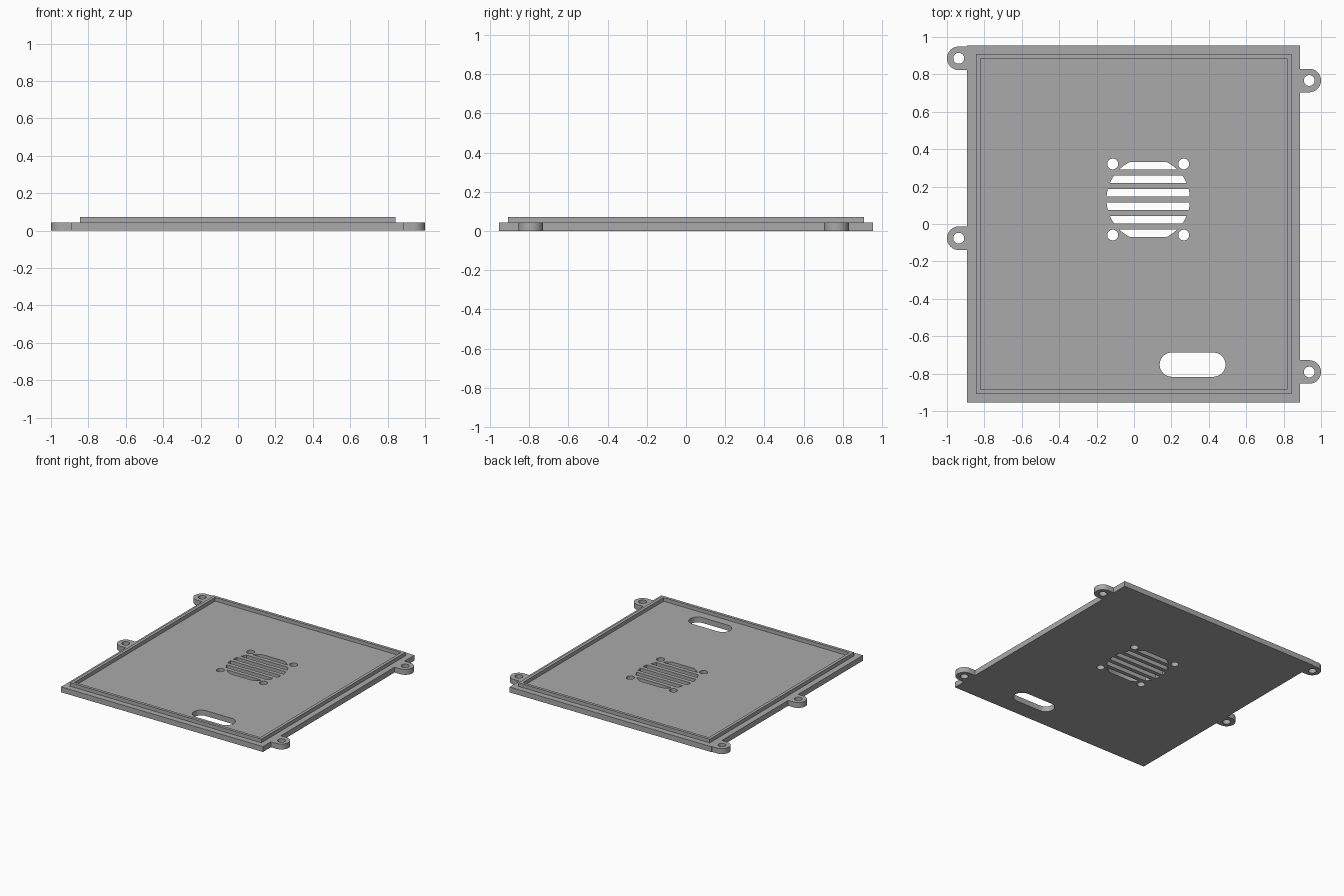
import bpy, bmesh
from math import pi, sin, cos, sqrt, asin, radians

cube = bpy.data.objects.get("Cube")
if cube:
    bpy.data.objects.remove(cube, do_unlink=True)

# Main dimensions
CX = -0.002                      # plate centre in x
HALF_X, HALF_Y = 0.89, 0.954     # plate half size
BASE, RIM = 0.043, 0.029         # plate thickness, rim height
TAB_R, TAB_X, HOLE_R = 0.063, 0.937, 0.029
RIGHT_TABS, LEFT_TABS = (-0.791, 0.767), (0.886, -0.076)

grey = bpy.data.materials.new("plain grey")
grey.use_nodes = True
colour = (0.4, 0.4, 0.4, 1)
grey.diffuse_color = colour
grey.node_tree.nodes["Principled BSDF"].inputs["Base Color"].default_value = colour


def arc(x, y, r, start, end, n=16):
    return [(x + r * cos(start + (end - start) * i / n),
             y + r * sin(start + (end - start) * i / n)) for i in range(n + 1)]


def circle(x, y, r, n=32):
    return arc(x, y, r, 0, 2 * pi, n)[:-1]


def rectangle(hx, hy):
    return [(CX + sx * hx, sy * hy) for sx, sy in ((-1, -1), (1, -1), (1, 1), (-1, 1))]


def extruded(name, loops, bottom, height):
    """Solid from an outline and its holes, extruded upwards."""
    curve = bpy.data.curves.new(name + "_profile", "CURVE")
    curve.dimensions, curve.fill_mode = "2D", "BOTH"
    curve.extrude = height / 2
    for loop in loops:
        spline = curve.splines.new("POLY")
        spline.points.add(len(loop) - 1)
        for point, (x, y) in zip(spline.points, loop):
            point.co = (x, y, 0, 1)
        spline.use_cyclic_u = True
    helper = bpy.data.objects.new(name + "_helper", curve)
    bpy.context.collection.objects.link(helper)
    bpy.context.view_layer.update()
    graph = bpy.context.evaluated_depsgraph_get()
    mesh = bpy.data.meshes.new_from_object(helper.evaluated_get(graph))
    bpy.data.objects.remove(helper, do_unlink=True)
    bpy.data.curves.remove(curve)

    bm = bmesh.new()
    bm.from_mesh(mesh)
    bmesh.ops.remove_doubles(bm, verts=bm.verts, dist=0.0002)
    bmesh.ops.translate(bm, verts=bm.verts, vec=(0, 0, bottom + height / 2))
    bmesh.ops.recalc_face_normals(bm, faces=bm.faces)
    bm.to_mesh(mesh)
    bm.free()
    mesh.name = name
    mesh.materials.clear()
    mesh.materials.append(grey)
    obj = bpy.data.objects.new(name, mesh)
    bpy.context.collection.objects.link(obj)
    bpy.ops.object.select_all(action="DESELECT")
    obj.select_set(True)
    bpy.context.view_layer.objects.active = obj
    bpy.ops.object.shade_smooth_by_angle(angle=radians(30))
    return obj


# Plate outline with rounded mounting tabs, counter-clockwise
corners = rectangle(HALF_X, HALF_Y)
outline = corners[:2]
for y in RIGHT_TABS:
    outline += [(CX + HALF_X, y - TAB_R), *arc(TAB_X, y, TAB_R, -pi / 2, pi / 2),
                (CX + HALF_X, y + TAB_R)]
outline += corners[2:]
for y in LEFT_TABS:
    outline += [(CX - HALF_X, y + TAB_R), *arc(-TAB_X, y, TAB_R, pi / 2, 3 * pi / 2),
                (CX - HALF_X, y - TAB_R)]

# Tab screw holes
holes = [circle(TAB_X, y, HOLE_R) for y in RIGHT_TABS]
holes += [circle(-TAB_X, y, HOLE_R) for y in LEFT_TABS]

# Fan grille: a circle cut into horizontal slots, with four screw holes
FAN_X, FAN_Y, FAN_R, SLOT, PITCH = 0.076, 0.131, 0.223, 0.04, 0.0722
for i in range(6):
    mid = (i - 2.5) * PITCH
    low, high = asin((mid - SLOT / 2) / FAN_R), asin((mid + SLOT / 2) / FAN_R)
    holes.append(arc(FAN_X, FAN_Y, FAN_R, low, high, 4)
                 + arc(FAN_X, FAN_Y, FAN_R, pi - high, pi - low, 4))
holes += [circle(FAN_X + sx * 0.19, FAN_Y + sy * 0.19, HOLE_R)
          for sx in (-1, 1) for sy in (-1, 1)]

# Rounded cable slot
holes.append(arc(0.424, -0.752, 0.065, -pi / 2, pi / 2)
             + arc(0.202, -0.752, 0.065, pi / 2, 3 * pi / 2))

extruded("base_plate", [outline] + holes, 0, BASE)

# Raised locating rim
extruded("raised_rim", [rectangle(0.843, 0.908), rectangle(0.819, 0.885)], BASE, RIM)
